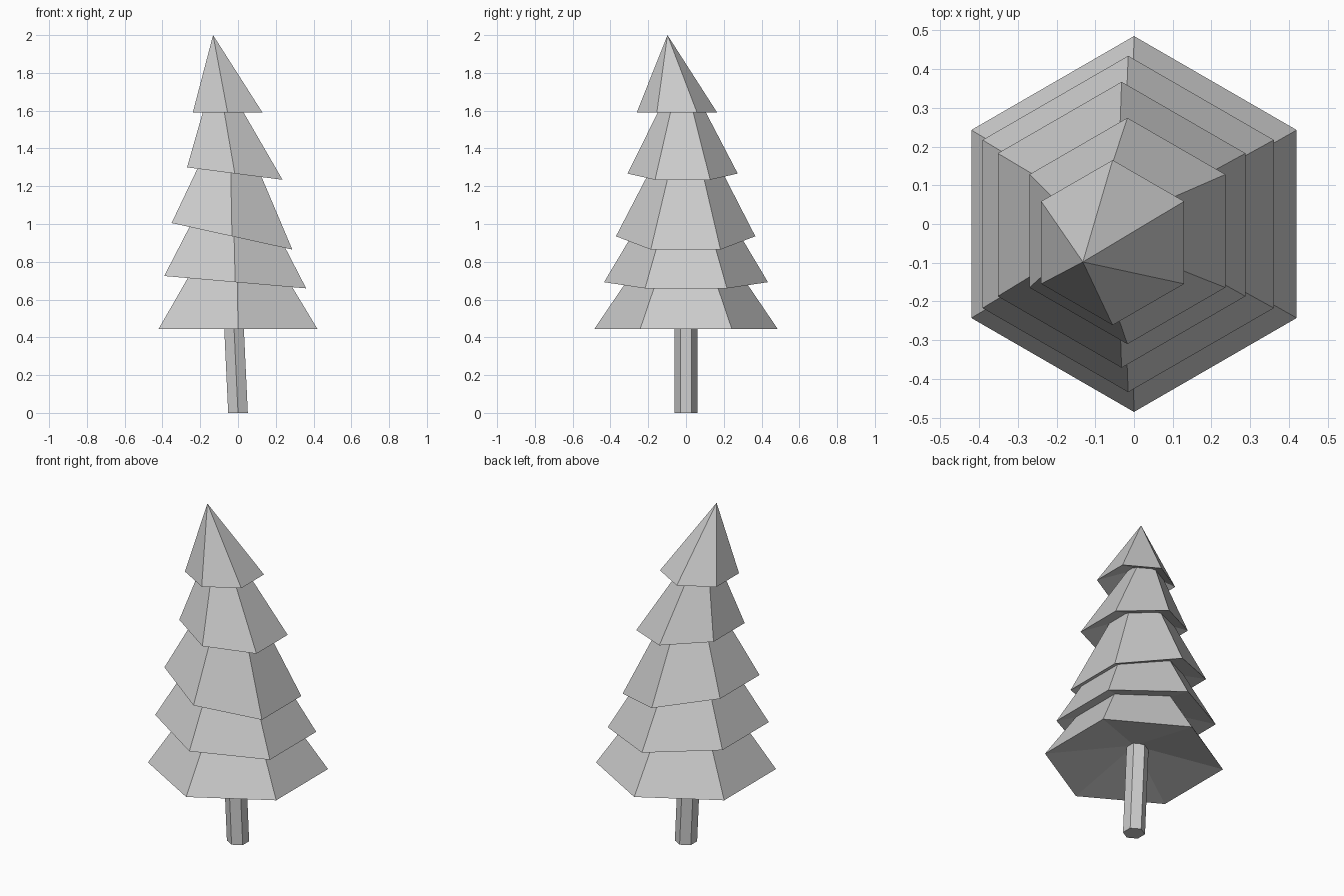
import bpy, bmesh
from math import sin, cos, pi

if "Cube" in bpy.data.objects:
    bpy.data.objects.remove(bpy.data.objects["Cube"])


def hexagon(bm, center, radius, slope=0.0):
    """Six rim vertices with corners on +-y, sheared so the rim dips along x."""
    cx, cy, cz = center
    ring = []
    for i in range(6):
        a = pi / 6 + i * pi / 3
        dx, dy = radius * cos(a), radius * sin(a)
        ring.append(bm.verts.new((cx + dx, cy + dy, cz + slope * dx)))
    return ring


def finish(bm, name):
    bmesh.ops.recalc_face_normals(bm, faces=bm.faces)
    mesh = bpy.data.meshes.new(name)
    bm.to_mesh(mesh)
    bm.free()
    obj = bpy.data.objects.new(name, mesh)
    bpy.context.collection.objects.link(obj)
    return obj


def foliage_tier(name, center, radius, slope, tip, hollow=0.1):
    """Leaning six-sided cone with a shallow hollow underside."""
    bm = bmesh.new()
    rim = hexagon(bm, center, radius, slope)
    apex = bm.verts.new(tip)
    f = hollow / (tip[2] - center[2])
    inner = bm.verts.new([c + (t - c) * f for c, t in zip(center, tip)])
    for a, b in zip(rim, rim[1:] + rim[:1]):
        bm.faces.new((a, b, apex))
        bm.faces.new((b, a, inner))
    return finish(bm, name)


# leaning trunk running up to the top tier
bm = bmesh.new()
low = hexagon(bm, (0.0, 0.0, 0.0), 0.06)
high = hexagon(bm, (-0.077, 0.0, 1.64), 0.06)
bm.faces.new(low[::-1])
bm.faces.new(high)
for i in range(6):
    j = (i + 1) % 6
    bm.faces.new((low[i], low[j], high[j], high[i]))
finish(bm, "trunk")

# foliage tiers: rim centre, radius, rim slope along x, tip
tiers = [
    ((0.0, 0.0, 0.445), 0.485, 0.0, (-0.01, 0.0, 1.16)),
    ((-0.015, 0.0, 0.692), 0.434, -0.087, (-0.032, 0.0, 1.42)),
    ((-0.032, -0.002, 0.935), 0.369, -0.22, (-0.045, 0.0, 1.65)),
    ((-0.017, -0.018, 1.267), 0.292, -0.13, (-0.115, -0.025, 1.84)),
    ((-0.055, -0.048, 1.59), 0.213, 0.0, (-0.132, -0.098, 2.0)),
]
for n, (center, radius, slope, tip) in enumerate(tiers, 1):
    foliage_tier(f"foliage_tier_{n}", center, radius, slope, tip)
